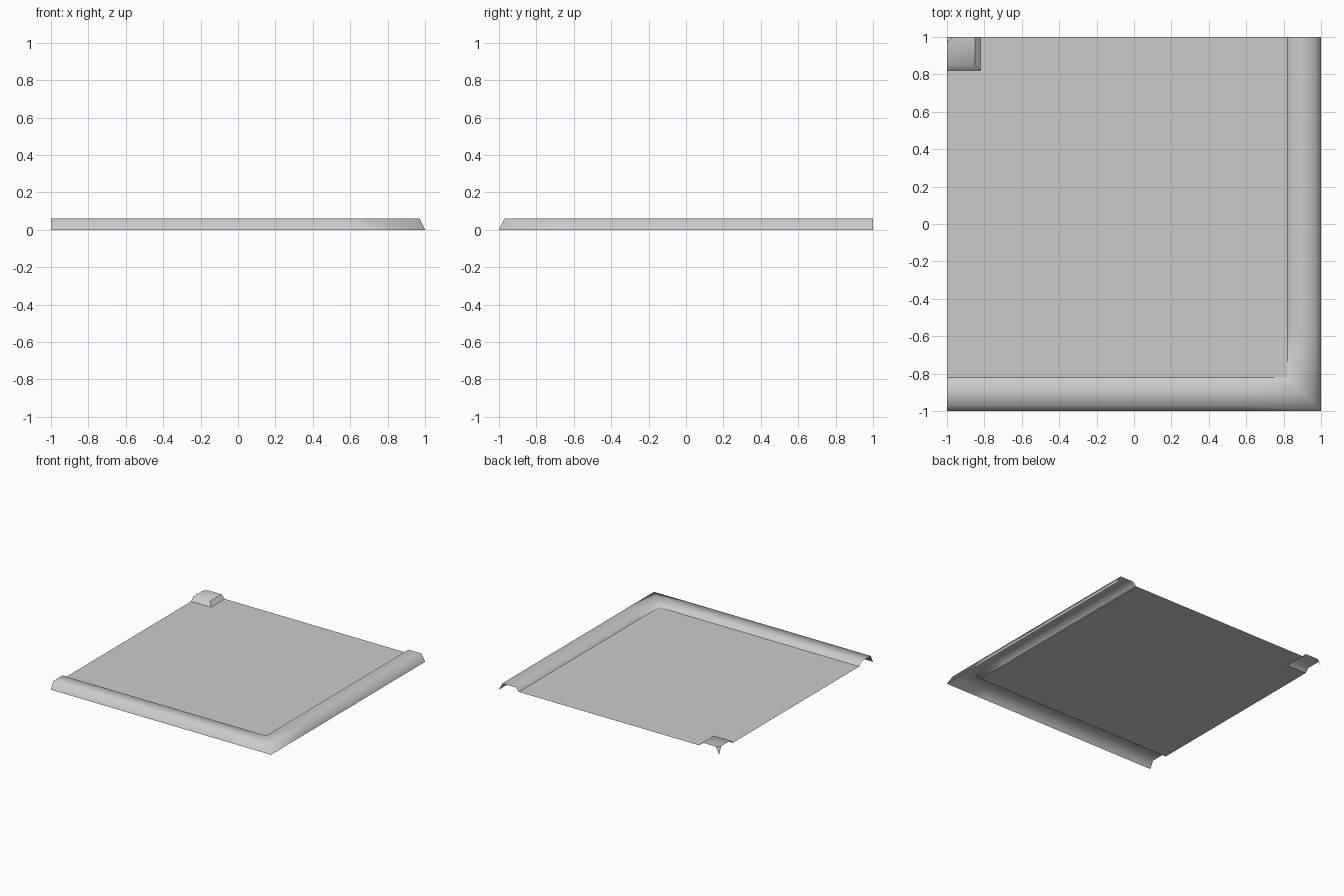
import bpy
import bmesh

cube = bpy.data.objects.get("Cube")
if cube:
    bpy.data.objects.remove(cube, do_unlink=True)

stone = bpy.data.materials.new("light_grey_stone")
stone.use_nodes = True
GREY = (0.6, 0.6, 0.6, 1)
stone.diffuse_color = GREY
stone.node_tree.nodes["Principled BSDF"].inputs["Base Color"].default_value = GREY

# Curb cross-section: distance from the tile centre, height
INNER, OUTER, FLOOR, HEIGHT, BEVEL = 0.82, 1.0, 0.03, 0.06, 0.03
PROFILE = [(INNER, FLOOR), (INNER + BEVEL, HEIGHT), (OUTER - BEVEL, HEIGHT), (OUTER, 0)]


def finish(name, bm, smooth):
    """Turn a bmesh into an object with every face looking upwards."""
    bm.normal_update()
    for f in bm.faces:
        if f.normal.z < 0:
            f.normal_flip()
        f.smooth = smooth
    mesh = bpy.data.meshes.new(name)
    bm.to_mesh(mesh)
    bm.free()
    mesh.materials.append(stone)
    obj = bpy.data.objects.new(name, mesh)
    bpy.context.collection.objects.link(obj)


def sweep(path):
    """Carry the open profile along path, a function from distance to (x, y) stations."""
    bm = bmesh.new()
    rows = [[bm.verts.new((x, y, z)) for x, y in path(d)] for d, z in PROFILE]
    for a, b in zip(rows, rows[1:]):
        for i in range(len(a) - 1):
            bm.faces.new((a[i], a[i + 1], b[i + 1], b[i]))
    bmesh.ops.remove_doubles(bm, verts=bm.verts[:], dist=0.0001)
    return bm


def corner_path(d):
    """Right-angled turn on the inside, cut straight across at the outer tip."""
    m = d if d < OUTER - 2 * BEVEL else (OUTER + d) / 2
    return [(-1, d), (-m, m), (-d, 1)]


# Flat floor, notched around the small corner piece
bm = bmesh.new()
outline = [(-1, -INNER), (INNER, -INNER), (INNER, 1),
           (-INNER, 1), (-INNER, INNER), (-1, INNER)]
bm.faces.new([bm.verts.new((x, y, FLOOR)) for x, y in outline])
finish("floor", bm, False)

# Mitred curb along the front and the +x side, hollow underneath
bm = sweep(lambda d: [(-1, -d), (0.62, -d), (d, -d), (d, -0.55), (d, 1)])
finish("edge_curb", bm, True)

# Small inside-corner curb, its outer bevel shrinking to a point at the corner
bm = sweep(corner_path)
for e in bm.edges:
    on_side = all(v.co.x > -INNER - BEVEL - 0.01 for v in e.verts)
    on_tip = all(v.co.y - v.co.x > 2 * OUTER - BEVEL - 0.01 for v in e.verts)
    if on_side or on_tip:
        e.smooth = False
finish("corner_curb", bm, True)
